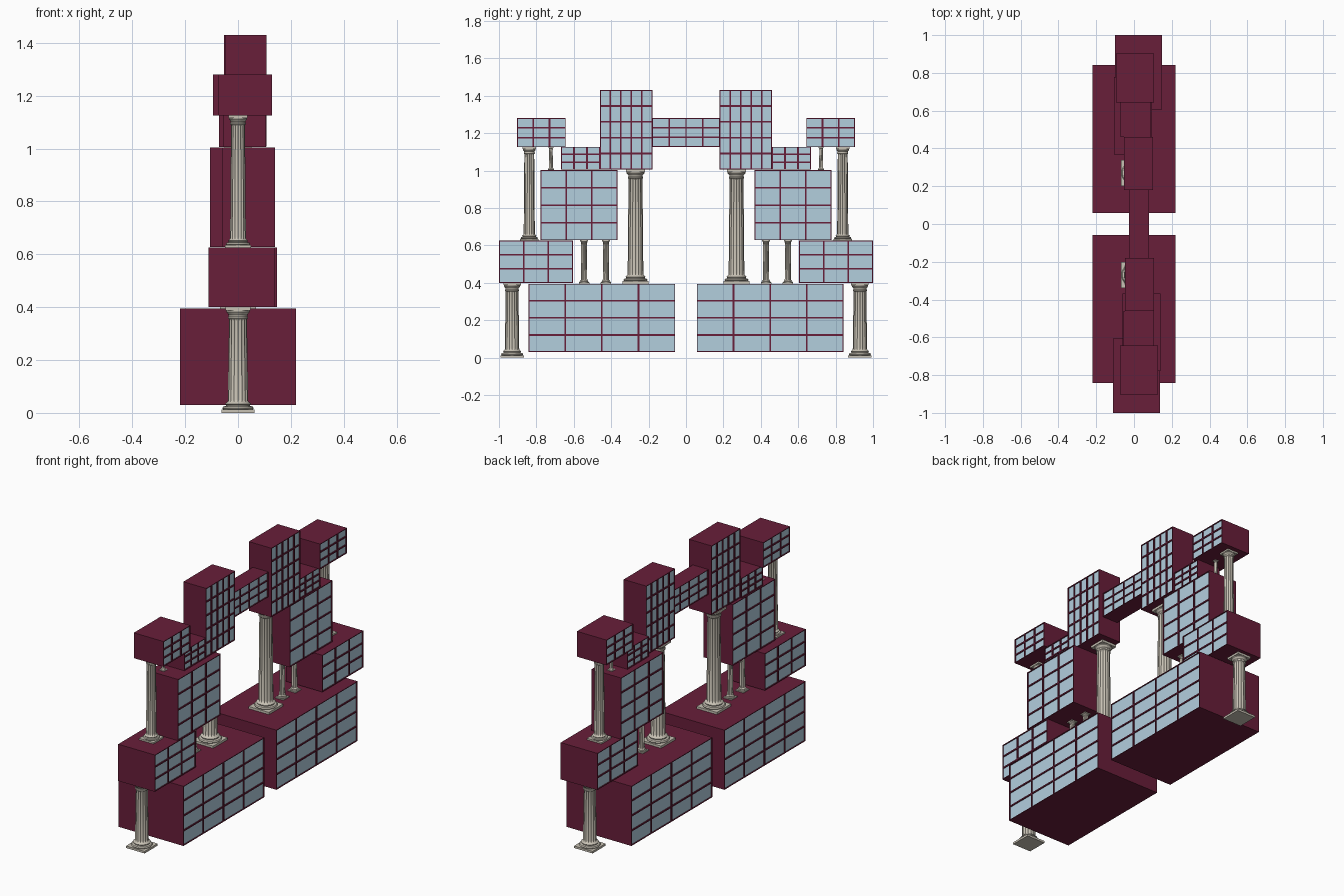
import bpy, bmesh, math
from mathutils import Vector, Matrix

if "Cube" in bpy.data.objects:
    bpy.data.objects.remove(bpy.data.objects["Cube"])


def mat(name, r, g, b):
    m = bpy.data.materials.new(name)
    m.diffuse_color = (r, g, b, 1)
    m.use_nodes = True
    m.node_tree.nodes["Principled BSDF"].inputs["Base Color"].default_value = m.diffuse_color
    return m


MAROON = mat("maroon_panel", 0.14, 0.013, 0.042)
GLASS = mat("window_glass", 0.45, 0.62, 0.73)
STONE = mat("pale_stone", 0.58, 0.54, 0.46)


def finish(name, bm, mats):
    bmesh.ops.recalc_face_normals(bm, faces=bm.faces)
    me = bpy.data.meshes.new(name)
    bm.to_mesh(me)
    bm.free()
    for m in mats:
        me.materials.append(m)
    ob = bpy.data.objects.new(name, me)
    bpy.context.collection.objects.link(ob)
    return ob


def add_box(bm, lo, hi):
    lo, hi = Vector(lo), Vector(hi)
    bmesh.ops.create_cube(bm, size=1, matrix=Matrix.Translation((lo + hi) / 2)
                          @ Matrix.Diagonal((*(hi - lo), 1)))


# Block whose two long sides are a grid of recessed windows
def window_block(name, lo, hi, cols, rows, bar=0.006):
    bm = bmesh.new()
    add_box(bm, lo, hi)
    for axis, count in ((1, cols), (2, rows)):
        normal = Vector((0, 0, 0))
        normal[axis] = 1
        for i in range(1, count):
            point = Vector(lo)
            point[axis] += (hi[axis] - lo[axis]) * i / count
            bmesh.ops.bisect_plane(bm, geom=bm.verts[:] + bm.edges[:] + bm.faces[:],
                                   plane_co=point, plane_no=normal)
    bm.normal_update()
    panes = [f for f in bm.faces if abs(f.normal.x) > 0.9]
    bmesh.ops.inset_individual(bm, faces=panes, thickness=bar, depth=0)
    # step each pane inwards to form a reveal
    ext = bmesh.ops.extrude_discrete_faces(bm, faces=panes)["faces"]
    for f in ext:
        f.material_index = 1
        move = Vector((-math.copysign(0.006, f.normal.x), 0, 0))
        bmesh.ops.translate(bm, verts=f.verts[:], vec=move)
    return finish(name, bm, [MAROON, GLASS])


# Classical column: square plinth, round mouldings, fluted shaft, capital
def column(name, y, z0, z1, w, sides=64):
    h = w * 0.1
    bm = bmesh.new()
    add_box(bm, (-w / 2, y - w / 2, z0), (w / 2, y + w / 2, z0 + h))
    add_box(bm, (-w * .37, y - w * .37, z1 - h), (w * .37, y + w * .37, z1))
    # (radius, height, flute depth)
    b, t = z0 + h, z1 - h
    profile = [(.44, b, 0), (.47, b + .04 * w, 0), (.44, b + .09 * w, 0),
               (.36, b + .11 * w, 0), (.36, b + .14 * w, 0),
               (.39, b + .17 * w, 0), (.35, b + .21 * w, 0),
               (.31, b + .24 * w, 0), (.305, b + .29 * w, .03),
               (.27, t - .30 * w, .03), (.27, t - .26 * w, 0),
               (.30, t - .24 * w, 0), (.30, t - .20 * w, 0),
               (.28, t - .18 * w, 0), (.28, t - .13 * w, 0),
               (.35, t - .04 * w, 0), (.35, t, 0)]
    rings = []
    for r, z, d in profile:
        ring = []
        for i in range(sides):
            a = 2 * math.pi * i / sides
            rad = w * (r - d * (0, .8, 1, .8)[i % 4])
            ring.append(bm.verts.new((rad * math.cos(a), y + rad * math.sin(a), z)))
        rings.append(ring)
    for p, q in zip(rings, rings[1:]):
        for i in range(sides):
            j = (i + 1) % sides
            bm.faces.new((p[i], p[j], q[j], q[i]))
    bm.faces.new(rings[0][::-1])
    bm.faces.new(rings[-1])
    ob = finish(name, bm, [STONE])
    bpy.ops.object.select_all(action='DESELECT')
    bpy.context.view_layer.objects.active = ob
    ob.select_set(True)
    bpy.ops.object.shade_smooth_by_angle(angle=math.radians(30))


# name, near y, far y, z range, x range front, x range back, columns, rows
blocks = [
    ("base_block", .058, .842, .03, .395, (-.22, .22), (-.22, .22), 4, 4),
    ("outer_block", .605, 1.0, .40, .625, (-.111, .138), (-.10, .148), 3, 3),
    ("middle_block", .367, .778, .628, 1.003, (-.06, .14), (-.105, .095), 3, 4),
    ("link_block", .46, .668, 1.005, 1.127, (-.055, .105), (-.072, .09), 3, 3),
    ("tower_block", .18, .46, 1.007, 1.43, (-.048, .107), (-.053, .10), 5, 5),
    ("upper_end_block", .643, .903, 1.125, 1.28, (-.073, .128), (-.094, .106), 3, 3),
]
# name, y, z range, plinth width
columns = [
    ("ground_column", .93, 0, .40, .126),
    ("outer_column", .838, .625, 1.125, .098),
    ("inner_column", .27, .395, 1.007, .138),
    ("short_column_a", .545, .395, .628, .056),
    ("short_column_b", .428, .395, .628, .056),
    ("tiny_column", .722, 1.003, 1.125, .034),
]

for side, s in (("front", -1), ("back", 1)):
    for name, ya, yb, za, zb, xf, xb, cols, rows in blocks:
        x = xf if s < 0 else xb
        y0, y1 = sorted((s * ya, s * yb))
        window_block(f"{name}_{side}", (x[0], y0, za), (x[1], y1, zb), cols, rows)
    for name, y, za, zb, w in columns:
        column(f"{name}_{side}", s * y, za, zb, w)

# Bridge joining the two towers
window_block("bridge_block", (-.026, -.18, 1.127), (.08, .18, 1.28), 4, 3, 0.005)
